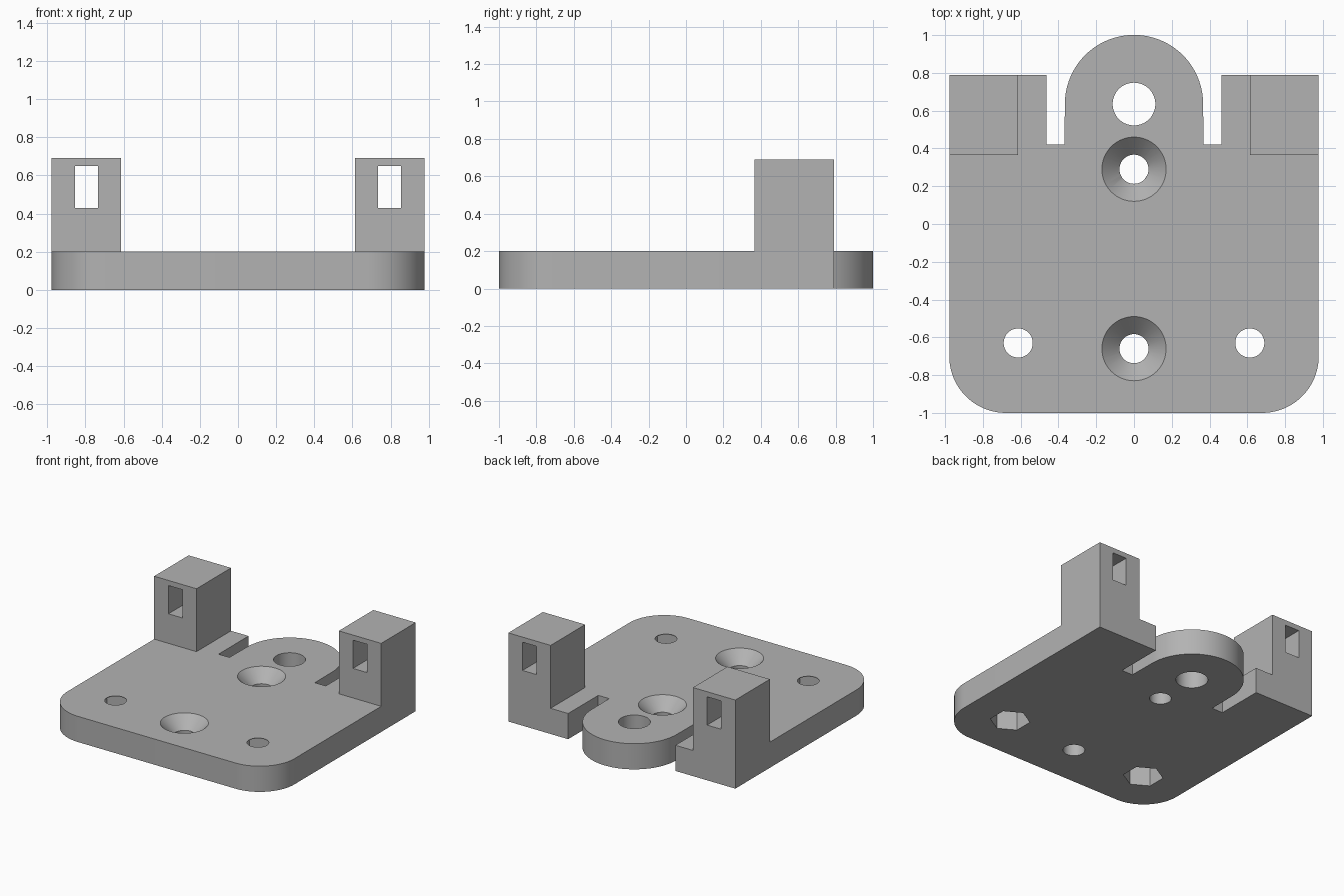
import bpy, bmesh
from math import sin, cos, pi, radians

if "Cube" in bpy.data.objects:
    bpy.data.objects.remove(bpy.data.objects["Cube"], do_unlink=True)

grey = bpy.data.materials.new("plain grey")
grey.use_nodes = True
GREY = (0.45, 0.45, 0.45, 1)
grey.diffuse_color = GREY
grey.node_tree.nodes["Principled BSDF"].inputs["Base Color"].default_value = GREY

W, BACK, T = 0.978, 0.79, 0.2      # half width, back edge, plate thickness
HOLE = 0.077


def finish(name, bm):
    bmesh.ops.recalc_face_normals(bm, faces=bm.faces)
    mesh = bpy.data.meshes.new(name)
    bm.to_mesh(mesh)
    bm.free()
    mesh.materials.append(grey)
    ob = bpy.data.objects.new(name, mesh)
    bpy.context.collection.objects.link(ob)
    return ob


def prism(name, outline, z0, z1):
    bm = bmesh.new()
    face = bm.faces.new([bm.verts.new((x, y, z0)) for x, y in outline])
    ext = bmesh.ops.extrude_face_region(bm, geom=[face])
    verts = [v for v in ext["geom"] if isinstance(v, bmesh.types.BMVert)]
    bmesh.ops.translate(bm, verts=verts, vec=(0, 0, z1 - z0))
    return finish(name, bm)


def arc(cx, cy, r, a0, a1, n):
    angles = [radians(a0 + (a1 - a0) * i / n) for i in range(n + 1)]
    return [(cx + r * cos(a), cy + r * sin(a)) for a in angles]


def circle(cx, cy, r, n=64, start=0):
    return arc(cx, cy, r, start, start + 360, n)[:-1]


def rect(x0, x1, y0, y1):
    return [(x0, y0), (x1, y0), (x1, y1), (x0, y1)]


def cone(name, x, y, z0, z1, r0, r1):
    bm = bmesh.new()
    bmesh.ops.create_cone(bm, cap_ends=True, segments=64, radius1=r0,
                          radius2=r1, depth=z1 - z0)
    bmesh.ops.translate(bm, verts=bm.verts, vec=(x, y, (z0 + z1) / 2))
    return finish(name, bm)


def boolean(target, tool, operation):
    mod = target.modifiers.new(tool.name, "BOOLEAN")
    mod.operation, mod.solver, mod.object = operation, "EXACT", tool
    bpy.context.view_layer.objects.active = target
    bpy.ops.object.modifier_apply(modifier=mod.name)
    bpy.data.objects.remove(tool, do_unlink=True)


# Base plate outline: rounded front corners, two slots and a round tongue
half = arc(W - 0.3, -0.7, 0.3, -90, 0, 20)
half += [(W, BACK), (0.462, BACK), (0.462, 0.42), (0.368, 0.42)]
half += arc(0, 0.635, 0.366, 0, 90, 32)
outline = half + [(-x, y) for x, y in reversed(half[:-1])]
plate = prism("mounting_plate", outline, 0, T)

# Upright posts with a rectangular window
for s in (-1, 1):
    post = prism("post", rect(*sorted((s * 0.613, s * W)), 0.365, BACK), 0, 0.69)
    boolean(plate, post, "UNION")
    window = prism("window", rect(*sorted((s * 0.735, s * 0.855)), 0.2, 1), 0.43, 0.65)
    boolean(plate, window, "DIFFERENCE")

# Tongue hole
boolean(plate, prism("tongue_hole", circle(0, 0.635, 0.113), -0.1, 0.3), "DIFFERENCE")

# Countersunk holes on the centre line
for y in (0.29, -0.66):
    boolean(plate, prism("screw_hole", circle(0, y, HOLE), -0.1, 0.3), "DIFFERENCE")
    sink = cone("countersink", 0, y, T - 0.093, T + 0.02, HOLE, 0.19)
    boolean(plate, sink, "DIFFERENCE")

# Front holes with deep hexagonal nut pockets underneath
for x in (-0.613, 0.613):
    boolean(plate, prism("bolt_hole", circle(x, -0.63, HOLE), -0.1, 0.3), "DIFFERENCE")
    pocket = prism("nut_pocket", circle(x, -0.63, 0.142, 6, 30), -0.1, T - 0.004)
    boolean(plate, pocket, "DIFFERENCE")

# Smooth round walls, sharp edges
bpy.ops.object.select_all(action="DESELECT")
plate.select_set(True)
bpy.context.view_layer.objects.active = plate
bpy.ops.object.shade_smooth_by_angle(angle=radians(25))
